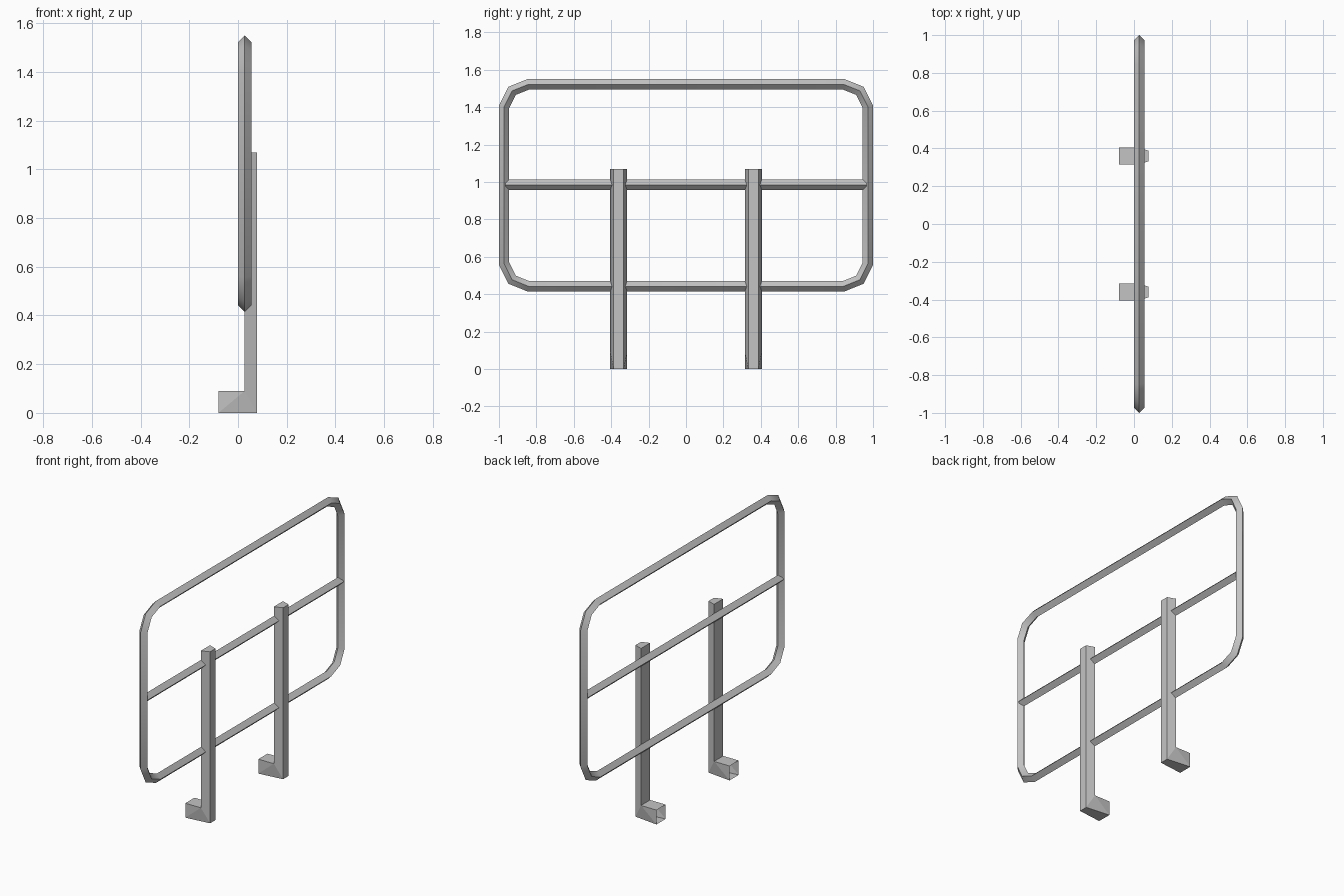
import bpy, bmesh, math
from mathutils import Vector

cube = bpy.data.objects.get("Cube")
if cube:
    bpy.data.objects.remove(cube, do_unlink=True)

steel = bpy.data.materials.new("grey_steel")
steel.use_nodes = True
GREY = (0.55, 0.55, 0.55, 1)
steel.diffuse_color = GREY
steel.node_tree.nodes["Principled BSDF"].inputs["Base Color"].default_value = GREY

R = 0.0275      # half diagonal of the diamond tube
TUBE_X = 0.0275


def finish(name, bm):
    bmesh.ops.recalc_face_normals(bm, faces=bm.faces)
    mesh = bpy.data.meshes.new(name)
    bm.to_mesh(mesh)
    bm.free()
    mesh.materials.append(steel)
    obj = bpy.data.objects.new(name, mesh)
    bpy.context.collection.objects.link(obj)
    return obj


def bridge(bm, a, b):
    """Join two rings of equal size with quads."""
    n = len(a)
    return [bm.faces.new((a[i], a[(i + 1) % n], b[(i + 1) % n], b[i])) for i in range(n)]


def diamond(bm, y, z, out):
    """Four-sided ring around a path point; out is the mitred (y, z) offset."""
    pts = [(TUBE_X, y + out.x, z + out.y), (TUBE_X + R, y, z),
           (TUBE_X, y - out.x, z - out.y), (TUBE_X - R, y, z)]
    return [bm.verts.new(p) for p in pts]


# Outer frame: closed loop of diamond tube with two-step rounded corners
MID_Z, HALF_Y, HALF_Z = 0.9825, 0.9725, 0.54
corner = [Vector((HALF_Y, HALF_Z - 0.12)), Vector((HALF_Y - 0.043, HALF_Z - 0.035)),
          Vector((HALF_Y - 0.13, HALF_Z))]
path = []
for sy, sz in ((1, 1), (-1, 1), (-1, -1), (1, -1)):
    pts = corner if sy * sz > 0 else corner[::-1]
    path += [Vector((p.x * sy, p.y * sz)) for p in pts]

bm = bmesh.new()
rings = []
for i, p in enumerate(path):
    d0 = (p - path[i - 1]).normalized()
    d1 = (path[(i + 1) % len(path)] - p).normalized()
    n0 = Vector((d0.y, -d0.x))
    n1 = Vector((d1.y, -d1.x))
    mitre = (n0 + n1).normalized()
    rings.append(diamond(bm, p.x, p.y + MID_Z, mitre * (R / mitre.dot(n0))))
for i, ring in enumerate(rings):
    bridge(bm, rings[i - 1], ring)
frame = finish("outer_frame", bm)
bpy.ops.object.select_all(action='DESELECT')
frame.select_set(True)
bpy.context.view_layer.objects.active = frame
bpy.ops.object.shade_smooth_by_angle(angle=math.radians(40))

# Middle rail
bm = bmesh.new()
ends = [diamond(bm, y, 0.985, Vector((0, R))) for y in (-0.965, 0.965)]
bridge(bm, *ends)
for ring in ends:
    bm.faces.new(ring)
finish("middle_rail", bm)

# Posts with feet: tapered section swept through a mitred corner, open at the toe
WIDE, NARROW = 0.045, 0.027
INNER, OUTER, TOE, FOOT_H, TOP = 0.027, 0.078, -0.08, 0.09, 1.07


def section(bm, y, inner, outer, outer_half):
    pts = [(inner[0], y - WIDE, inner[1]), (inner[0], y + WIDE, inner[1]),
           (outer[0], y + outer_half, outer[1]), (outer[0], y - outer_half, outer[1])]
    return [bm.verts.new(p) for p in pts]


for label, y in (("near", -0.36), ("far", 0.36)):
    bm = bmesh.new()
    toe = section(bm, y, (TOE, FOOT_H), (TOE, 0), WIDE)
    heel = section(bm, y, (INNER, FOOT_H), (OUTER, 0), NARROW)
    top = section(bm, y, (INNER, TOP), (OUTER, TOP), NARROW)
    bridge(bm, heel, top)
    bm.faces.new(top)
    # Foot top and sole
    bm.faces.new((toe[0], toe[1], heel[1], heel[0]))
    bm.faces.new((toe[2], toe[3], heel[3], heel[2]))
    # Foot sides, folded along the diagonal
    for a, b in ((0, 3), (1, 2)):
        bm.faces.new((toe[a], toe[b], heel[a]))
        bm.faces.new((toe[b], heel[b], heel[a]))
    finish(label + "_post", bm)
